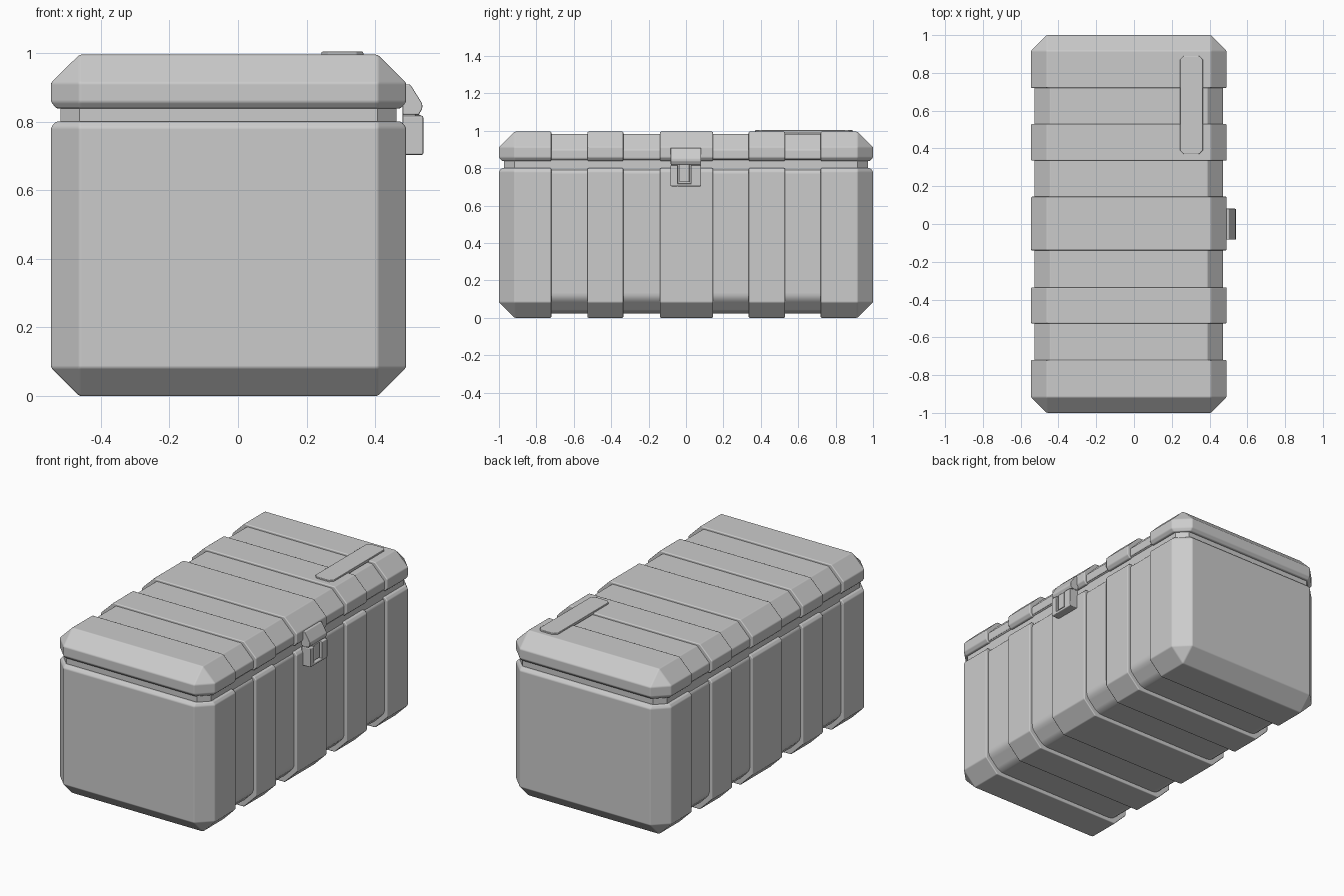
import bpy, bmesh, math
from mathutils import Vector

cube = bpy.data.objects.get("Cube")
if cube:
    bpy.data.objects.remove(cube, do_unlink=True)

grey = bpy.data.materials.new("light grey")
grey.use_nodes = True
GREY = (0.6, 0.6, 0.6, 1)
grey.diffuse_color = GREY
grey.node_tree.nodes["Principled BSDF"].inputs["Base Color"].default_value = GREY

CX, HX, HY, CHAMFER = -0.0275, 0.5175, 1.0, 0.083


def finish(bm, name, bevel=0.006, angle=30, segments=2):
    """Turn a bmesh into a smooth shaded object with softened edges."""
    bmesh.ops.recalc_face_normals(bm, faces=bm.faces)
    mesh = bpy.data.meshes.new(name)
    bm.to_mesh(mesh)
    bm.free()
    ob = bpy.data.objects.new(name, mesh)
    bpy.context.collection.objects.link(ob)
    mesh.materials.append(grey)
    if bevel:
        mod = ob.modifiers.new("soft edges", 'BEVEL')
        mod.width, mod.segments = bevel, segments
        mod.limit_method = 'ANGLE'
        mod.angle_limit = math.radians(25)
        mod.harden_normals = True
    bpy.ops.object.select_all(action='DESELECT')
    ob.select_set(True)
    bpy.context.view_layer.objects.active = ob
    bpy.ops.object.shade_smooth_by_angle(angle=math.radians(angle))
    return ob


def shell(levels, recess=0.0, y_range=None):
    """Stack of chamfered rectangles (z, inset), optionally sliced along y."""
    bm = bmesh.new()
    rings = []
    for z, inset in levels:
        a, b = HX - inset - recess, HY - inset
        c = max(CHAMFER - inset, 0)
        pts = [(a, b - c), (a - c, b), (c - a, b), (-a, b - c),
               (-a, c - b), (c - a, -b), (a - c, -b), (a, c - b)]
        rings.append([bm.verts.new((CX + x, y, z)) for x, y in pts])
    bm.faces.new(rings[0])
    bm.faces.new(rings[-1])
    for low, high in zip(rings, rings[1:]):
        for i in range(8):
            j = (i + 1) % 8
            bm.faces.new((low[i], low[j], high[j], high[i]))
    bmesh.ops.remove_doubles(bm, verts=bm.verts, dist=1e-4)
    if y_range:
        for y, side in zip(y_range, (-1, 1)):
            if abs(y) < HY:
                geom = bm.verts[:] + bm.edges[:] + bm.faces[:]
                bmesh.ops.bisect_plane(bm, geom=geom, plane_co=(0, y, 0),
                                       plane_no=(0, side, 0), clear_outer=True)
                rim = [e for e in bm.edges if e.is_boundary]
                bmesh.ops.holes_fill(bm, edges=rim, sides=0)
    return bm


def box(name, low, high, bevel=0.005):
    bm = bmesh.new()
    low, high = Vector(low), Vector(high)
    bmesh.ops.create_cube(bm, size=1)
    for v in bm.verts:
        v.co = (low + high) / 2 + v.co * (high - low)
    return finish(bm, name, bevel)


def prism(name, outline, y0, y1, bevel=0.004):
    """Side outline in x and z, extruded along y."""
    bm = bmesh.new()
    face = bm.faces.new([bm.verts.new((x, y0, z)) for x, z in outline])
    out = bmesh.ops.extrude_face_region(bm, geom=[face])
    moved = [g for g in out["geom"] if isinstance(g, bmesh.types.BMVert)]
    bmesh.ops.translate(bm, verts=moved, vec=(0, y1 - y0, 0))
    return finish(bm, name, bevel)


# Raised bands of the body and lid
body = [(0, CHAMFER), (CHAMFER, 0), (0.783, 0), (0.8, 0.014)]
lid = [(0.838, 0.016), (0.857, 0), (0.913, 0), (0.995, CHAMFER)]
bands = [("front", -1, -0.72), ("front_middle", -0.527, -0.335),
         ("centre", -0.14, 0.145), ("back_middle", 0.335, 0.53),
         ("back", 0.72, 1)]
for name, y0, y1 in bands:
    finish(shell(body, 0, (y0, y1)), name + "_body_band")
    finish(shell(lid, 0, (y0, y1)), name + "_lid_band")

# Recessed cores showing in the grooves
core = [(0.022, CHAMFER), (0.022 + CHAMFER, 0), (0.798, 0)]
lid_core = [(0.843, 0.006), (0.853, 0), (0.898, 0), (0.982, CHAMFER)]
finish(shell(core, 0.018, (-0.76, 0.76)), "body_core", 0.03, 30, 3)
finish(shell(lid_core, 0.018, (-0.76, 0.76)), "lid_core", 0.02, 30, 3)

# Neck between body and lid
finish(shell([(0.77, 0.028), (0.87, 0.028)]), "neck", 0)

# Long plate on the lid
plate = bmesh.new()
x0, x1, y0, y1, c = 0.243, 0.365, 0.37, 0.89, 0.02
outline = [(x0 + c, y0), (x1 - c, y0), (x1, y0 + c), (x1, y1 - c),
           (x1 - c, y1), (x0 + c, y1), (x0, y1 - c), (x0, y0 + c)]
face = plate.faces.new([plate.verts.new((x, y, 0.986)) for x, y in outline])
top = bmesh.ops.extrude_face_region(plate, geom=[face])["geom"]
bmesh.ops.translate(plate, vec=(0, 0, 0.018),
                    verts=[g for g in top if isinstance(g, bmesh.types.BMVert)])
finish(plate, "lid_plate", 0.004)

# Latch: sloped hasp, backing, framed buckle and its tongue
prism("latch_hasp", [(0.48, 0.82), (0.527, 0.82), (0.537, 0.838),
                     (0.537, 0.852), (0.502, 0.908), (0.48, 0.908)], -0.083, 0.081)
box("latch_backing", (0.48, -0.08, 0.705), (0.518, 0.078, 0.83))
for name, ya, yb in (("left", 0.026, 0.081), ("right", -0.083, -0.043)):
    box("latch_buckle_" + name, (0.48, ya, 0.703), (0.54, yb, 0.817))
box("latch_buckle_bottom", (0.48, -0.05, 0.703), (0.54, 0.034, 0.718))
box("latch_tongue", (0.5, -0.036, 0.725), (0.532, 0.018, 0.82), 0.003)
